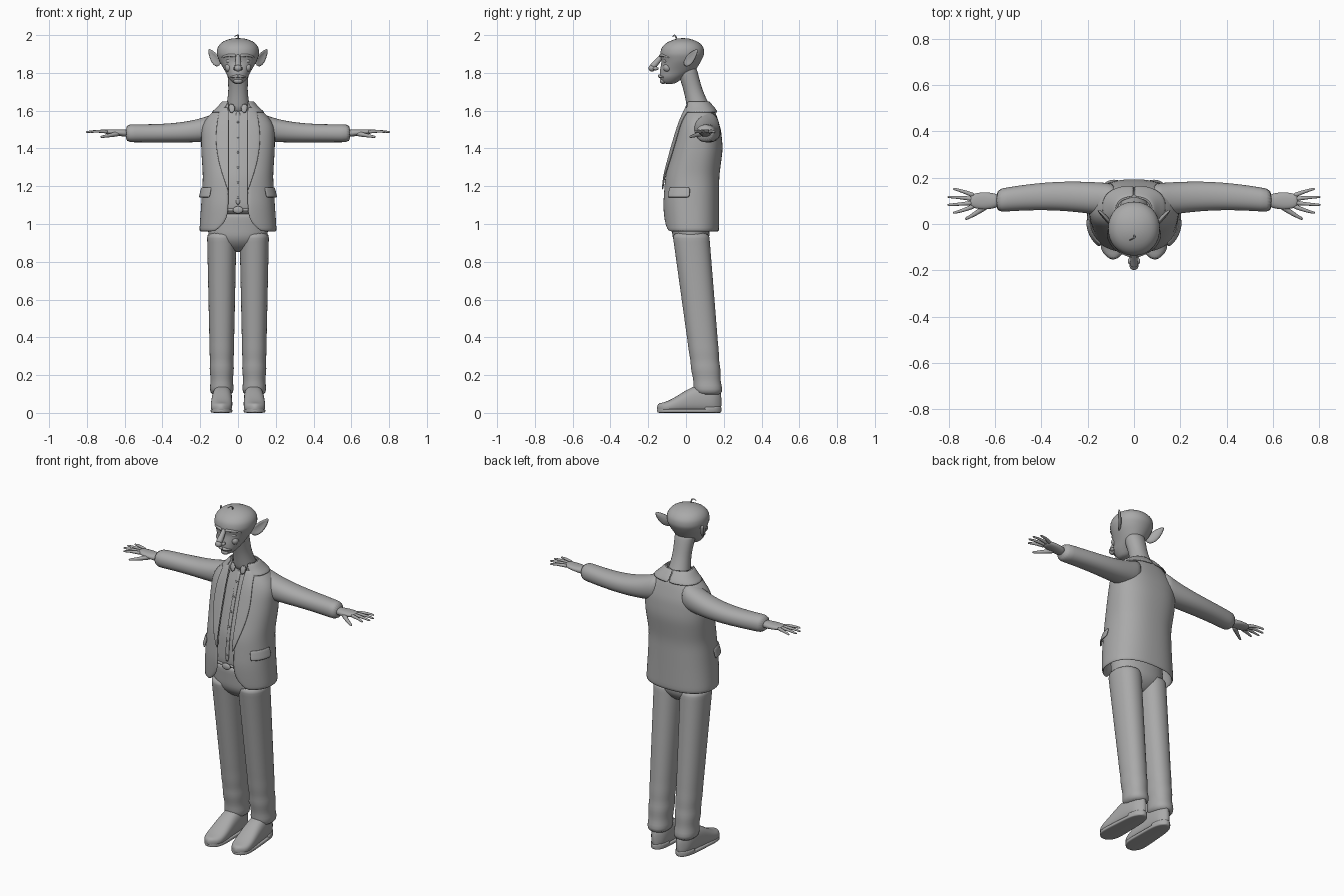
import bpy, bmesh, math
from mathutils import Vector

if "Cube" in bpy.data.objects:
    bpy.data.objects.remove(bpy.data.objects["Cube"])

clay = bpy.data.materials.new("plain grey")
clay.use_nodes = True
grey = (0.4, 0.4, 0.4, 1)
clay.diffuse_color = grey
clay.node_tree.nodes["Principled BSDF"].inputs["Base Color"].default_value = grey


def make(name, verts, faces, side=1, thickness=0):
    """Smooth mesh object, mirrored across x when side is -1."""
    bm = bmesh.new()
    corners = [bm.verts.new((v[0] * side, v[1], v[2])) for v in verts]
    for face in faces:
        bm.faces.new([corners[i] for i in face]).smooth = True
    bmesh.ops.recalc_face_normals(bm, faces=bm.faces)
    mesh = bpy.data.meshes.new(name)
    bm.to_mesh(mesh)
    bm.free()
    mesh.materials.append(clay)
    part = bpy.data.objects.new(name, mesh)
    bpy.context.collection.objects.link(part)
    if thickness:
        solid = part.modifiers.new("thickness", 'SOLIDIFY')
        solid.thickness, solid.offset = thickness, 0
    smooth = part.modifiers.new("smooth", 'SUBSURF')
    smooth.levels = smooth.render_levels = 1


def skin(name, rings, side=1):
    """Closed skin over equal rings of points."""
    seg = len(rings[0])
    faces = [(r * seg + k, r * seg + (k + 1) % seg, (r + 1) * seg + (k + 1) % seg, (r + 1) * seg + k)
             for r in range(len(rings) - 1) for k in range(seg)]
    last = (len(rings) - 1) * seg
    faces += [tuple(range(seg)), tuple(range(last, last + seg))]
    make(name, [p for ring in rings for p in ring], faces, side)


def power(value, squareness):
    return math.copysign(abs(value) ** (2 / squareness), value)


def loft(name, axis, section, steps, side=1, squareness=2.2, seg=20):
    """section(t) gives position, two centres and two radii across the axis."""
    rings = []
    for step in range(steps + 1):
        pos, ca, cb, ra, rb = section(step / steps)
        ring = []
        for k in range(seg):
            angle = math.tau * k / seg
            a = ca + ra * power(math.cos(angle), squareness)
            b = cb + rb * power(math.sin(angle), squareness)
            ring.append({'x': (pos, a, b), 'y': (a, pos, b), 'z': (a, b, pos)}[axis])
        rings.append(ring)
    skin(name, rings, side)


def ball(name, center, size, side=1):
    def section(t):
        angle = math.pi * (t - 0.5) * 0.96
        wide = math.cos(angle)
        return center[2] + size[2] * math.sin(angle), center[0], center[1], size[0] * wide, size[1] * wide
    loft(name, 'z', section, 6, side, seg=12)


def tube(name, start, middle, end, radius, tip, side=1, steps=6, seg=10):
    """Tapered tube along a bend from start to end."""
    start, middle, end = Vector(start), Vector(middle), Vector(end)
    rings = []
    for step in range(steps + 1):
        t = step / steps
        first, second = start.lerp(middle, t), middle.lerp(end, t)
        along = (second - first).normalized()
        across = along.orthogonal().normalized()
        if rings:
            across = (previous - along * previous.dot(along)).normalized()
        previous, up = across, along.cross(across)
        size = radius + (tip - radius) * t
        angles = [math.tau * k / seg for k in range(seg)]
        rings.append([first.lerp(second, t) + size * (across * math.cos(a) + up * math.sin(a)) for a in angles])
    skin(name, rings, side)


def sheet(name, surface, columns, rows, side=1, thickness=0.008):
    verts = [surface(u / columns, v / rows) for v in range(rows + 1) for u in range(columns + 1)]
    wide = columns + 1
    faces = [(v * wide + u, v * wide + u + 1, (v + 1) * wide + u + 1, (v + 1) * wide + u)
             for v in range(rows) for u in range(columns)]
    make(name, verts, faces, side, thickness)


def profile(rows, z):
    """Half width, front and back of a body profile at height z."""
    for low, high in zip(rows, rows[1:]):
        if z <= high[0]:
            break
    t = min(1, (z - low[0]) / (high[0] - low[0]))
    return [a + (b - a) * t for a, b in zip(low[1:], high[1:])]


def body(name, rows, bottom, top, steps, inset=0, squareness=2.1):
    def section(t):
        z = bottom + (top - bottom) * t
        width, front, back = profile(rows, z)
        return z, 0, (front + back) / 2, width - inset, (back - front) / 2 - inset
    loft(name, 'z', section, steps, squareness=squareness)


# Profiles: height, half width, front, back
coat = [(.96, .2, -.11, .17), (1.1, .19, -.12, .17), (1.25, .18, -.11, .17), (1.4, .19, -.07, .19),
        (1.5, .19, -.04, .18), (1.56, .17, -.02, .16), (1.6, .11, 0, .15), (1.65, .07, .01, .11)]
neck = [(1.58, .07, .01, .15), (1.7, .05, -.01, .09), (1.85, .06, -.06, .05)]
head = [(1.74, .02, -.12, -.06), (1.77, .05, -.14, -.02), (1.81, .07, -.14, .05), (1.86, .1, -.13, .08),
        (1.9, .115, -.14, .1), (1.94, .11, -.13, .095), (1.97, .08, -.09, .06), (1.985, .03, -.04, .01)]


def opening(z):
    """Half gap of the jacket front, rounding away at the hem."""
    return 0.05 + 0.07 * max(0, (1.1 - z) / 0.14) ** 3


def coat_point(z, angle, offset=0):
    width, front, back = profile(coat, z)
    return ((width + offset) * power(math.sin(angle), 2.4),
            (front + back) / 2 - ((back - front) / 2 + offset) * power(math.cos(angle), 2.4), z)


def front_angle(z, x):
    return math.asin((x / profile(coat, z)[0]) ** 1.2)


def jacket(u, v):
    z = 0.96 + 0.69 * v
    gap = front_angle(z, opening(z))
    return coat_point(z, gap + (math.tau - 2 * gap) * u)


# Upper body
sheet("jacket", jacket, 32, 18, thickness=0.012)
body("shirt", coat, 1.04, 1.65, 12, inset=0.02, squareness=2.4)
body("belt", coat, 1.06, 1.09, 2, inset=0.014, squareness=2.4)
ball("belt_buckle", (0, -.11, 1.075), (.03, .01, .02))


def shirt_front(z):
    return profile(coat, z)[1] + 0.017


sheet("shirt_placket", lambda u, v: (0.024 * (u - 0.5), shirt_front(1.1 + v / 2), 1.1 + v / 2), 2, 8)
for button in range(6):
    height = 1.14 + 0.08 * button
    ball(f"shirt_button_{button + 1}", (0, shirt_front(height) - .005, height), (.006, .004, .006))


def seat(t):
    wide = math.sqrt(min(1, 0.1 + 3 * t))
    return 0.85 + 0.22 * t, 0, 0.03 - 0.01 * t, 0.16 * wide, 0.1 * wide


loft("trouser_seat", 'z', seat, 6)

# Neck, head and face
body("neck", neck, 1.58, 1.85, 6)
body("head", head, 1.74, 1.985, 14)
tube("nose_bridge", (0, -.12, 1.9), (0, -.15, 1.86), (0, -.18, 1.83), .011, .02)
ball("nose_tip", (0, -.18, 1.825), (.021, .02, .019))
ball("chin", (0, -.12, 1.757), (.026, .02, .016))
tube("hair_tuft", (0, -.05, 1.98), (.01, -.06, 2.015), (-.02, -.07, 1.99), .005, .002)


def sleeve(t):
    rest = 1 - t
    return (0.07 + 0.53 * t, 0.1 + 0.02 * math.sin(math.pi * t), 1.48 + 0.05 * rest ** 4,
            0.05 + 0.025 * rest, 0.048 + 0.035 * rest ** 3)


def palm(t):
    return 0.58 + 0.13 * t, 0.1, 1.48 + 0.01 * t, 0.026 + 0.012 * math.sin(math.pi * t), 0.021 - 0.009 * t


def trouser_leg(t):
    z = 0.09 + 0.87 * t
    fold = 0.008 * math.sin(z * 62) * max(0, 1 - z / 0.4)
    return z, 0.086, 0.13 - 0.11 * z, 0.058 + 0.022 * z + fold, 0.07 + 0.03 * z + fold


def foot(t, height):
    """Shoe outline from toe to heel with the given height."""
    rounded = math.sqrt(1.03 - abs(2 * t - 1) ** 5)
    return -0.155 + 0.345 * t, 0.09 - 0.01 * t, height / 2, (0.062 - 0.016 * t) * rounded, height / 2


def shoe(t):
    return foot(t, 0.05 + 0.1 * math.sin(2.2 * t) ** 2)


def lapel(u, v):
    z = 1.18 + 0.44 * v
    width = 0.006 + 0.06 * math.sin(math.pi * min(1, v * 0.8))
    return coat_point(z, front_angle(z, 0.045 + u * width), 0.012)


def collar(u, v):
    return coat_point(1.59 + 0.06 * v, 0.6 + (math.pi - 0.6) * u, 0.014 - 0.006 * v)


def pocket(u, v):
    return coat_point(1.14 + 0.055 * v, 0.75 + 0.8 * u, 0.018 - 0.01 * v)


def ear_outline(angle):
    """Leaf shape, pointed at the upper outer end."""
    along, across = math.cos(angle), math.sin(angle) * (1 - 0.4 * math.cos(angle))
    return Vector((.128, .026, 1.882)) + along * Vector((.03, .036, .046)) + across * Vector((.018, .016, -.017))


for side, tag in ((1, "left_"), (-1, "right_")):
    # Arm and hand
    loft(tag + "sleeve", 'x', sleeve, 10, side)
    loft(tag + "palm", 'x', palm, 5, side)
    for finger in range(4):
        spread = finger - 1.5
        root, reach = 0.1 + 0.015 * spread, 0.82 - 0.025 * abs(spread)
        tube(f"{tag}finger_{finger + 1}", (.69, root, 1.488), (.74, root + .014 * spread, 1.495),
             (reach, root + .02 * spread, 1.486), .011, .005, side)
    tube(tag + "thumb", (.63, .085, 1.48), (.67, .05, 1.47), (.73, .02, 1.46), .016, .006, side)

    # Leg and shoe
    loft(tag + "trouser_leg", 'z', trouser_leg, 24, side)
    loft(tag + "shoe", 'y', shoe, 12, side, squareness=2.5)
    loft(tag + "sole", 'y', lambda t: foot(t, 0.022), 12, side, squareness=5)
    loft(tag + "heel", 'y', lambda t: foot(0.72 + 0.28 * t, 0.035), 5, side, squareness=5)

    # Dished ear with a folded rim
    rim = [ear_outline(math.tau * k / 12) for k in range(12)]
    hub = ear_outline(0).lerp(ear_outline(math.pi), 0.5) - Vector((.014, -.004, .006))
    make(tag + "ear", rim + [hub], [(k, (k + 1) % 12, 12) for k in range(12)], side, .012)

    # Eye, brow, nostril, cheek and half of the mouth
    ball(tag + "eye", (.043, -.106, 1.863), (.023, .016, .014), side)
    tube(tag + "brow", (.01, -.135, 1.89), (.06, -.13, 1.9), (.085, -.088, 1.88), .01, .005, side)
    ball(tag + "nostril", (.016, -.16, 1.823), (.012, .016, .01), side)
    ball(tag + "cheek", (.048, -.098, 1.828), (.024, .024, .024), side)
    tube(tag + "lip", (0, -.14, 1.783), (.02, -.145, 1.782), (.04, -.118, 1.776), .01, .004, side)

    # Clothing details that follow the jacket
    sheet(tag + "lapel", lapel, 4, 10, side)
    sheet(tag + "jacket_collar", collar, 10, 3, side)
    sheet(tag + "pocket_flap", pocket, 6, 3, side)
    make(tag + "shirt_collar", [(0, 0, 1.625), (.05, .01, 1.65), (.055, 0, 1.605), (.03, -.015, 1.57)],
         [(0, 1, 2, 3)], side, .009)
